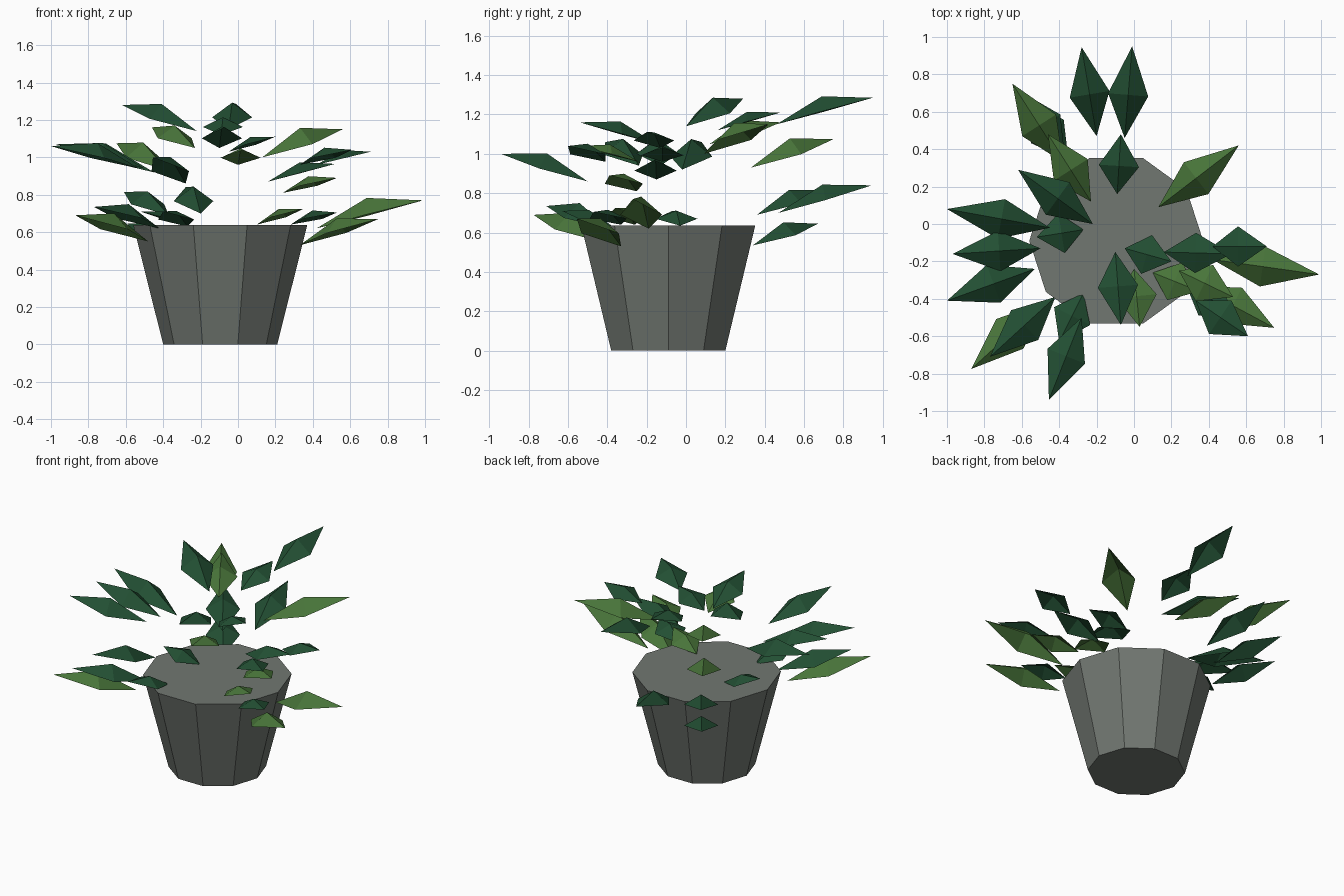
import bpy, bmesh, math
from mathutils import Vector


def material(name, rgb):
    m = bpy.data.materials.new(name)
    m.diffuse_color = (*rgb, 1)
    return m


def make_object(name, bm, mat):
    mesh = bpy.data.meshes.new(name)
    bm.to_mesh(mesh)
    bm.free()
    mesh.materials.append(mat)
    ob = bpy.data.objects.new(name, mesh)
    bpy.context.collection.objects.link(ob)
    return ob


grey = material("stone grey", (0.165, 0.185, 0.165))
dark = material("dark green", (0.016, 0.078, 0.033))
light = material("light green", (0.066, 0.178, 0.042))

# Pot: tapered ten-sided tub, closed at both ends
bm = bmesh.new()
rings = []
for r, z in ((0.305, 0.0), (0.465, 0.637)):
    rings.append([bm.verts.new((-0.095 + r * math.cos(i * math.tau / 10),
                                -0.09 + r * math.sin(i * math.tau / 10), z))
                  for i in range(10)])
low, high = rings
for i in range(10):
    j = (i + 1) % 10
    bm.faces.new((low[i], low[j], high[j], high[i]))
bm.faces.new(low[::-1])
bm.faces.new(high)
make_object("pot", bm, grey)


# Leaf: kite from base to tip, with a raised middle
def add_leaf(bm, base, tip, width=0.215):
    base, tip = Vector(base), Vector(tip)
    axis = tip - base
    side = Vector((-axis.y, axis.x, 0)).normalized() * width / 2
    mid = base + axis * 0.47
    b, t, l, r, m = [bm.verts.new(p) for p in (
        base, tip, mid + side, mid - side,
        mid + Vector((0, 0, 0.155 * axis.length)))]
    for tri in ((b, r, m), (r, t, m), (t, l, m), (l, b, m)):
        bm.faces.new(tri)


def foliage(name, leaves, mat):
    bm = bmesh.new()
    for base, tip in leaves:
        add_leaf(bm, base, tip)
    make_object(name, bm, mat)


foliage("dark_leaves", [
    # back
    ((-0.20, 0.47, 0.70), (-0.28, 0.945, 0.84)),
    ((-0.05, 0.46, 1.15), (-0.01, 0.95, 1.285)),
    ((-0.09, 0.16, 1.12), (-0.07, 0.48, 1.21)),
    ((-0.37, 0.36, 0.69), (-0.61, 0.71, 0.815)),
    ((-0.35, 0.34, 0.535), (-0.59, 0.67, 0.645)),
    # left
    ((-0.22, 0.00, 1.14), (-0.62, 0.29, 1.28)),
    ((-0.27, -0.03, 0.635), (-0.52, -0.07, 0.71)),
    ((-0.45, -0.02, 0.92), (-1.00, 0.08, 1.06)),
    ((-0.50, -0.13, 0.94), (-0.97, -0.16, 1.07)),
    ((-0.53, -0.24, 0.94), (-1.00, -0.41, 1.06)),
    # front
    ((-0.42, -0.39, 0.62), (-0.77, -0.71, 0.735)),
    ((-0.28, -0.50, 0.86), (-0.455, -0.94, 1.00)),
    ((-0.27, -0.37, 0.63), (-0.40, -0.63, 0.71)),
    ((-0.10, -0.15, 1.05), (-0.07, -0.54, 1.16)),
    # right
    ((-0.05, -0.13, 1.03), (0.20, -0.20, 1.11)),
    ((0.16, -0.15, 0.87), (0.52, -0.16, 0.965)),
    ((0.42, -0.12, 0.96), (0.71, -0.12, 1.03)),
    ((0.33, -0.41, 0.96), (0.61, -0.60, 1.04)),
    ((0.28, -0.33, 0.64), (0.53, -0.47, 0.705)),
], dark)

foliage("light_leaves", [
    ((-0.38, 0.33, 0.93), (-0.65, 0.75, 1.075)),
    ((-0.23, 0.12, 1.05), (-0.46, 0.48, 1.16)),
    ((0.13, 0.09, 1.00), (0.56, 0.42, 1.15)),
    ((-0.48, -0.42, 0.55), (-0.87, -0.775, 0.69)),
    ((0.00, -0.24, 0.96), (0.03, -0.55, 1.04)),
    ((0.42, -0.19, 0.62), (0.99, -0.27, 0.77)),
    ((0.33, -0.33, 0.53), (0.75, -0.555, 0.67)),
    ((0.24, -0.25, 0.81), (0.53, -0.39, 0.89)),
    ((0.10, -0.26, 0.64), (0.35, -0.36, 0.725)),
], light)
